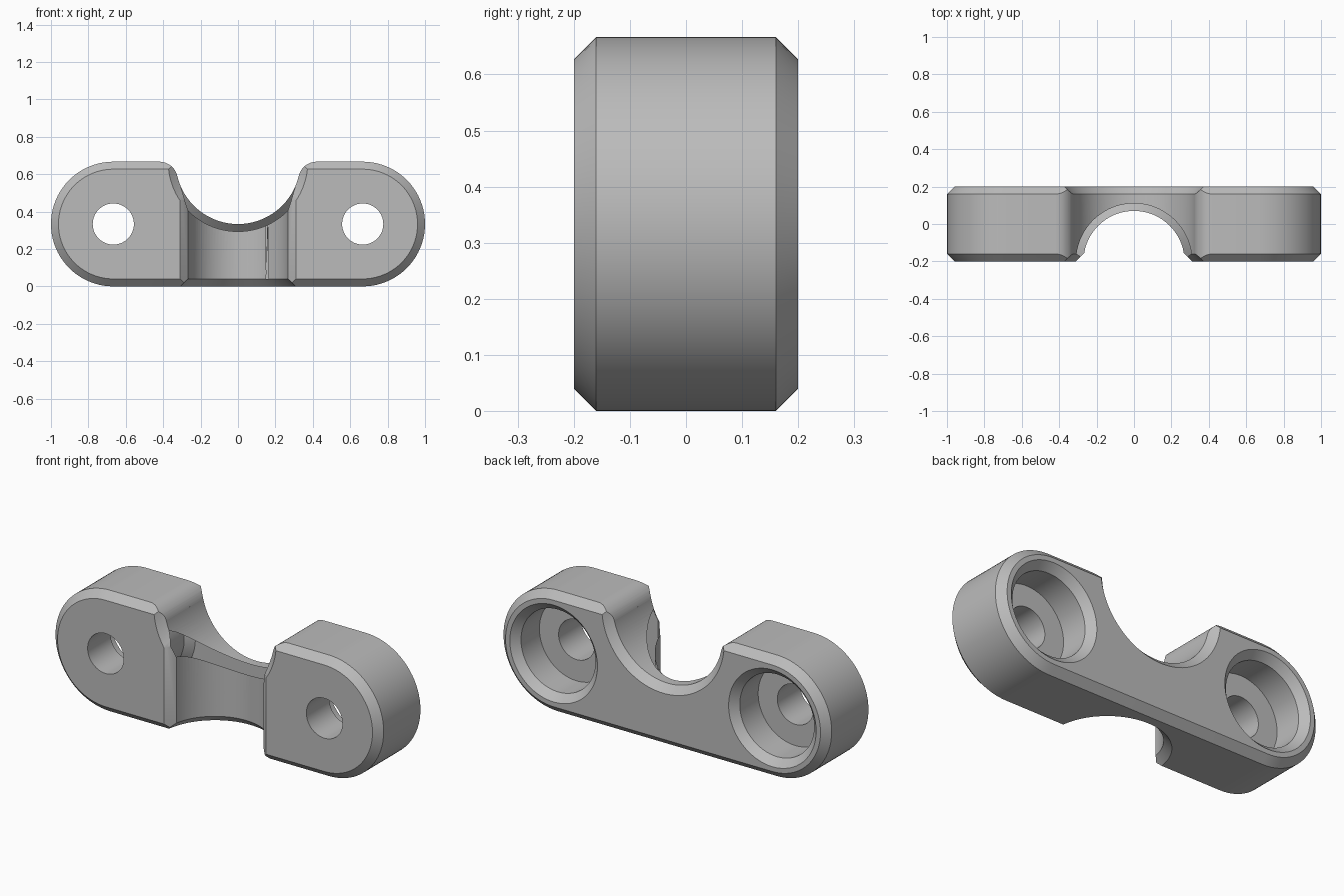
import bpy, bmesh
from math import sin, cos, pi, sqrt, atan2
from mathutils import Vector

R = 1 / 3      # end radius, also saddle radius
H = 2 * R      # overall height
C = 0.04       # chamfer size
N = 0.27       # front relief radius
HALF = 0.2     # half thickness

old = bpy.data.objects.get("Cube")
if old:
    bpy.data.objects.remove(old, do_unlink=True)

grey = bpy.data.materials.new("plain grey")
grey.use_nodes = True
grey.diffuse_color = (0.5, 0.5, 0.5, 1)
grey.node_tree.nodes["Principled BSDF"].inputs["Base Color"].default_value = (0.5, 0.5, 0.5, 1)


def arc(cx, cz, r, a0, a1, n):
    return [(cx + r * cos(a0 + (a1 - a0) * i / n), cz + r * sin(a0 + (a1 - a0) * i / n))
            for i in range(n + 1)]


def loft(name, rings):
    """Closed solid through matching rings of 3D points."""
    bm = bmesh.new()
    loops = [[bm.verts.new(p) for p in ring] for ring in rings]
    n = len(loops[0])
    for a, b in zip(loops, loops[1:]):
        for i in range(n):
            j = (i + 1) % n
            bm.faces.new((a[i], a[j], b[j], b[i]))
    bm.faces.new(loops[0])
    bm.faces.new(loops[-1])
    bmesh.ops.recalc_face_normals(bm, faces=bm.faces)
    mesh = bpy.data.meshes.new(name)
    bm.to_mesh(mesh)
    bm.free()
    ob = bpy.data.objects.new(name, mesh)
    bpy.context.collection.objects.link(ob)
    return ob


def along_y(pts, y):
    return [(x, y, z) for x, z in pts]


def cut(cutter):
    mod = clamp.modifiers.new("cut", "BOOLEAN")
    mod.operation = "DIFFERENCE"
    mod.solver = "EXACT"
    mod.object = cutter
    bpy.context.view_layer.objects.active = clamp
    bpy.ops.object.modifier_apply(modifier=mod.name)
    bpy.data.objects.remove(cutter, do_unlink=True)


def outline(d):
    """Rounded bar with a saddle in its top edge, inset by d."""
    rs = R + d
    a = atan2(-d, sqrt(rs * rs - d * d))
    return (arc(2 * R, R, R - d, -pi / 2, pi / 2, 40)
            + arc(0, H, rs, a, -pi - a, 64)
            + arc(-2 * R, R, R - d, pi / 2, 3 * pi / 2, 40))


# Chamfered main body
clamp = loft("clamp_body", [along_y(outline(d), y) for y, d in
                            ((-HALF, C), (C - HALF, 0), (HALF - C, 0), (HALF, C))])
clamp.data.materials.append(grey)

# Upright round relief in the front, with flared bottom edge
def upright(name, steps):
    return loft(name, [[(x, y, z) for x, y in arc(0, -HALF, r, 0, 2 * pi * 95 / 96, 95)]
                       for z, r in steps])

cut(upright("relief", ((-0.1, N), (1, N))))
cut(upright("relief_flare", ((-0.02, N + C + 0.02), (0.08, N - C))))

# Bevelled upright edges of the relief
wedge = [(-0.33, -0.22), (0.33, -0.22), (0.23, -0.12), (-0.23, -0.12)]
cut(loft("relief_wedge", [[(x, y, z) for x, y in wedge] for z in (-0.1, 1)]))

# Bevel along the curved edge where the saddle meets the relief
rings = []
for i in range(65):
    t = (i / 64 - 0.5) * pi * 1.04
    ring = []
    for rn, rs in ((N + C, R), (N, R + C), (N - C, R - C)):
        x = rn * sin(t)
        ring.append((x, rn * cos(t) - HALF, H - sqrt(rs * rs - x * x)))
    rings.append(ring)
cut(loft("saddle_bevel", rings))

# Rounded upper corners beside the saddle
F = 0.1
fx = sqrt((R + F) ** 2 - F ** 2)
for s in (1, -1):
    a1 = atan2(F, -fx)
    pts = arc(fx, H - F, F, pi / 2, a1, 14) + [(0.25, 0.6), (0.25, 0.75), (fx, 0.75)]
    cut(loft("corner_round", [along_y([(s * x, z) for x, z in pts], y) for y in (-0.3, 0.3)]))

# Bolt holes with chamfered counterbores at the back
for s in (1, -1):
    steps = ((-0.3, 0.11), (0.0, 0.11), (0.0, 0.227), (HALF - C, 0.227), (HALF + 0.02, 0.287))
    cut(loft("bolt_hole", [along_y(arc(s * 2 * R, R, r, 0, 2 * pi * 63 / 64, 63), y)
                           for y, r in steps]))

bpy.ops.object.select_all(action="DESELECT")
clamp.select_set(True)
bpy.context.view_layer.objects.active = clamp
bpy.ops.object.shade_smooth_by_angle(angle=pi / 7)
